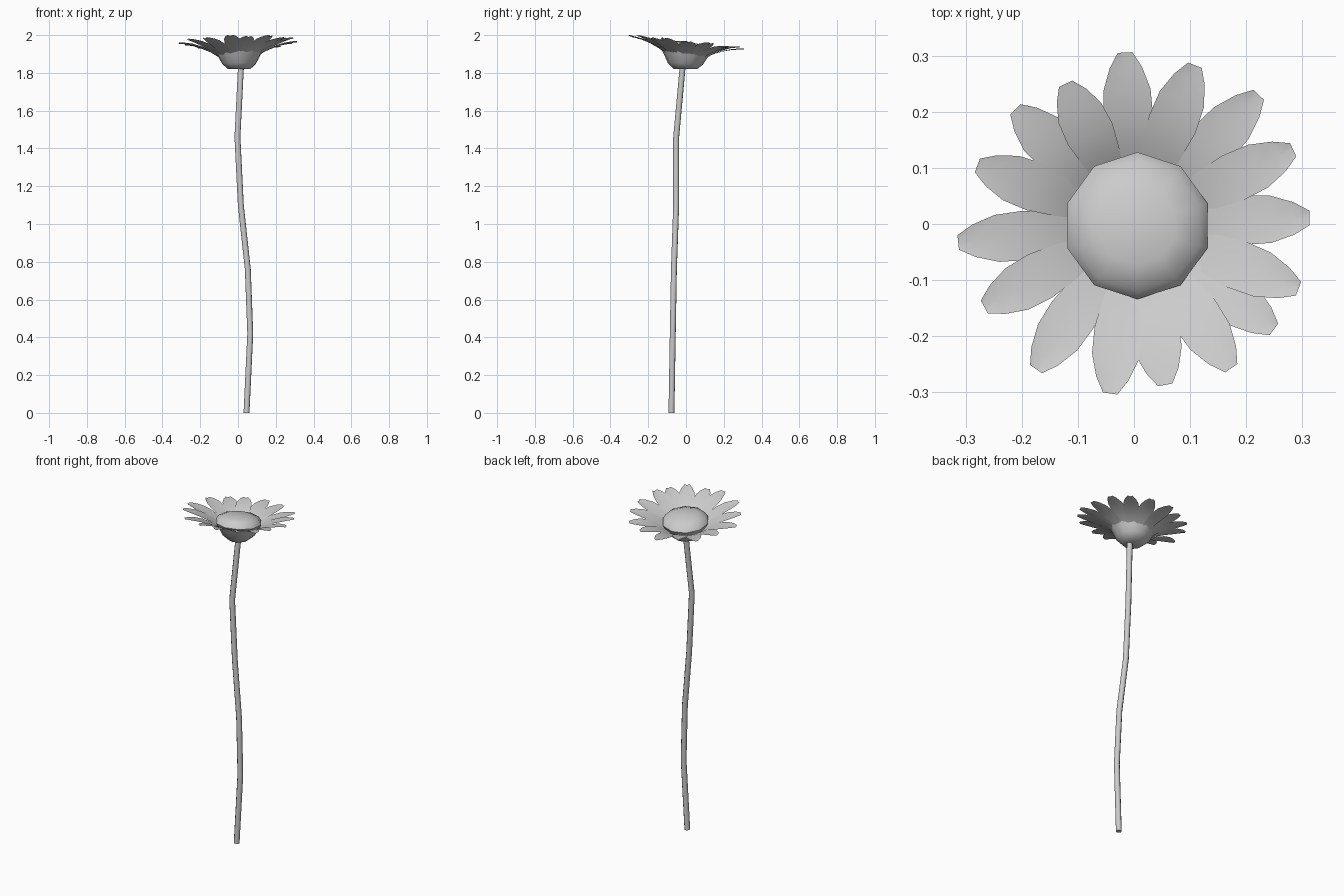
import bpy
import math

if "Cube" in bpy.data.objects:
    bpy.data.objects.remove(bpy.data.objects["Cube"])


def make_mesh(name, verts, faces):
    mesh = bpy.data.meshes.new(name)
    mesh.from_pydata(verts, [], faces)
    obj = bpy.data.objects.new(name, mesh)
    bpy.context.collection.objects.link(obj)
    for p in mesh.polygons:
        p.use_smooth = True
    return obj


def lean(x, y, z):
    """Tip the flower head slightly back; the underside stays level."""
    k = min(1, max(0, (z - 1.82) / 0.07))
    return (x, y, z + k * (0.02 * x - 0.11 * y))


# Stem: gently wavering tube
path = [(0.045, -0.077, 0), (0.065, -0.07, 0.42), (0.052, -0.064, 0.76),
        (0.015, -0.052, 1.1), (-0.003, -0.052, 1.46), (0.016, -0.017, 1.84)]
curve = bpy.data.curves.new("stem", 'CURVE')
curve.dimensions = '3D'
curve.bevel_depth = 0.0165
curve.bevel_resolution = 2
curve.use_fill_caps = True
spline = curve.splines.new('POLY')
spline.points.add(len(path) - 1)
for point, co in zip(spline.points, path):
    point.co = (*co, 1)
stem = bpy.data.objects.new("stem", curve)
bpy.context.collection.objects.link(stem)

# Flower centre: ten-sided bowl closed by a low dome
profile = [(0.062, 1.82), (0.093, 1.848), (0.113, 1.885), (0.131, 1.918),
           (0.117, 1.942), (0.07, 1.96)]
N = 10
verts, faces = [], []
for r, z in profile:
    for i in range(N):
        a = math.radians(18) + math.tau * i / N
        verts.append(lean(0.006 + r * math.cos(a), -0.003 + r * math.sin(a), z))
for j in range(len(profile) - 1):
    for i in range(N):
        n = (i + 1) % N
        faces.append((j * N + i, j * N + n, (j + 1) * N + n, (j + 1) * N + i))
faces.append(tuple(reversed(range(N))))
top = len(verts)
verts.append(lean(0.006, -0.003, 1.967))
last = (len(profile) - 1) * N
faces += [(last + i, last + (i + 1) % N, top) for i in range(N)]
centre = make_mesh("flower_centre", verts, faces)
centre.data.set_sharp_from_angle(angle=math.radians(50))

# Petals: cupped sheets; each entry is direction in degrees and tip distance
petals = [(2, .313), (25, .313), (46, .32), (69, .303), (93, .306), (116, .278),
          (136, .294), (159.5, .298), (186, .315), (209, .305), (236, .312),
          (262, .305), (281, .292), (304, .31), (323, .312), (338.5, .315)]
# fraction of length, half width, height
rows = [(0, 0.026, 1.885), (0.2, 0.036, 1.913), (0.45, 0.044, 1.935),
        (0.68, 0.042, 1.949), (0.87, 0.029, 1.956), (1, 0.013, 1.959)]
START = 0.098
for k, (deg, length) in enumerate(petals):
    a = math.radians(deg)
    c, s = math.cos(a), math.sin(a)
    verts, faces = [], []
    for t, w, h in rows:
        r = START + t * (length - START)
        for side in (-1, 0, 1):
            z = h + 0.006 * abs(side) * t + (0.004 if k % 2 else -0.002) * t
            verts.append(lean(r * c - side * w * s, r * s + side * w * c, z))
    for j in range(len(rows) - 1):
        for i in range(2):
            b = j * 3 + i
            faces.append((b, b + 3, b + 4, b + 1))
    make_mesh(f"petal_{k + 1}", verts, faces)
